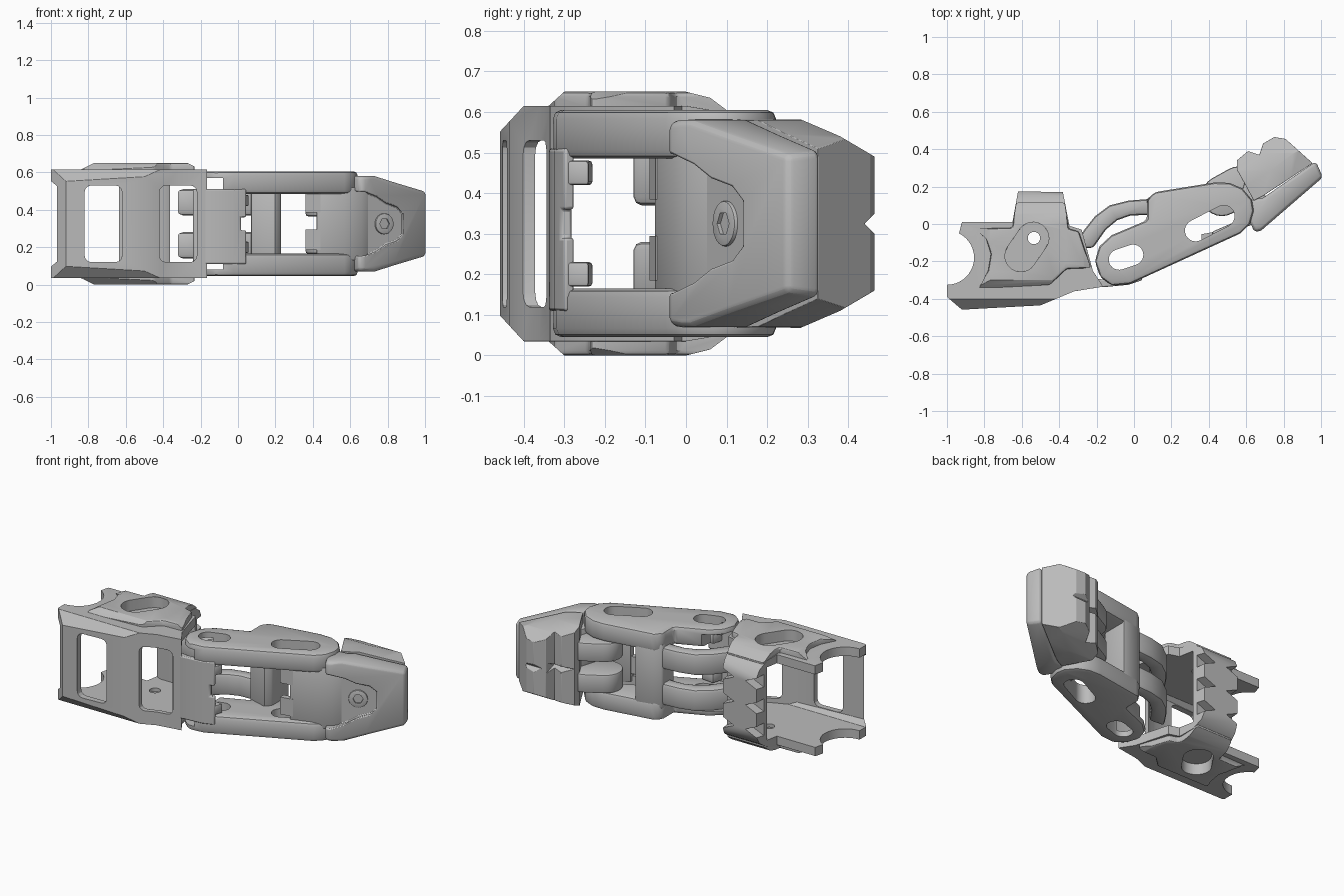
import bpy, bmesh, math
from mathutils import Vector

cube = bpy.data.objects.get("Cube")
if cube:
    bpy.data.objects.remove(cube, do_unlink=True)

H = 0.65  # overall height, every part mirrors about H / 2
parts = []
grey = bpy.data.materials.new("satin grey")
grey.use_nodes = True
grey.diffuse_color = (0.5, 0.5, 0.5, 1)
grey.node_tree.nodes["Principled BSDF"].inputs["Base Color"].default_value = grey.diffuse_color

def prism(name, pts, lo, hi, axis="z", bevel=0.0, segs=2, keep=True):
    """Extrude a 2D outline along an axis, optionally softening sharp edges."""
    place = {"z": lambda p, d: (p[0], p[1], d), "y": lambda p, d: (p[0], d, p[1]),
             "x": lambda p, d: (d, p[0], p[1])}[axis]
    bm = bmesh.new()
    low, top = ([bm.verts.new(place(p, d)) for p in pts] for d in (lo, hi))
    bm.faces.new(low)
    bm.faces.new(top)
    for i in range(len(pts)):
        bm.faces.new((low[i - 1], low[i], top[i], top[i - 1]))
    bmesh.ops.recalc_face_normals(bm, faces=bm.faces)
    if bevel:
        sharp = [e for e in bm.edges if e.calc_face_angle(0) > math.radians(32)]
        bmesh.ops.bevel(bm, geom=sharp, offset=bevel, segments=segs, profile=0.5,
                        affect="EDGES", clamp_overlap=True)
    mesh = bpy.data.meshes.new(name)
    bm.to_mesh(mesh)
    bm.free()
    obj = bpy.data.objects.new(name, mesh)
    bpy.context.collection.objects.link(obj)
    if keep:
        parts.append(obj)
    return obj

def combine(obj, other, op="DIFFERENCE"):
    """Apply a boolean, with any modifier before it, and discard the helper."""
    mod = obj.modifiers.new("bool", "BOOLEAN")
    mod.operation, mod.solver, mod.object = op, "EXACT", other
    bpy.context.view_layer.update()
    deps = bpy.context.evaluated_depsgraph_get()
    mesh = bpy.data.meshes.new_from_object(obj.evaluated_get(deps))
    obj.modifiers.clear()
    obj.data = mesh
    bpy.data.objects.remove(other, do_unlink=True)

def cut(obj, pts, lo, hi, axis="z", op="DIFFERENCE", bevel=0.0):
    combine(obj, prism("cutter", pts, lo, hi, axis, bevel, 3, keep=False), op)

def soften(obj, width):
    mod = obj.modifiers.new("soft edges", "BEVEL")
    mod.width, mod.segments, mod.limit_method = width, 2, "ANGLE"
    mod.angle_limit = math.radians(30)

def both(lo, hi):
    """The same height span on the upper and lower side."""
    return (("upper", lo, hi), ("lower", H - hi, H - lo))

def mirrored(half):
    return half + [(a, H - b) for a, b in reversed(half)]

def arc(x, y, r, start, sweep, n):
    return [(x + r * math.cos(start + sweep * i / n), y + r * math.sin(start + sweep * i / n))
            for i in range(n + 1)]

def capsule(a, b, r, n=12):
    t = math.atan2(b[1] - a[1], b[0] - a[0]) - math.pi / 2
    return arc(*b, r, t, math.pi, n) + arc(*a, r, t + math.pi, math.pi, n)

def circle(x, y, r, n=28):
    return arc(x, y, r, 0, math.tau, n)[:-1]

def rect(x0, x1, y0, y1):
    return [(x0, y0), (x1, y0), (x1, y1), (x0, y1)]

# Base segment: chamfered block with a bridge across the back
shell = prism("base_shell", [
    (-.92, .01), (-.65, .01), (-.62, .175), (-.38, .17), (-.345, -.01), (-.28, -.03),
    (-.22, -.25), (-.165, -.335), (-.32, -.36), (-.5, -.435), (-.92, -.458),
    (-1, -.39), (-1, -.3)], 0, H)
cut(shell, mirrored([(-.46, .1), (-.4, .035), (0, .035), (.09, .05), (.15, .09), (.18, .15)]),
    -1.2, 0, "x", "INTERSECT")

# Raised cheeks with sloping borders
cheek = prism("cheek", [
    (-.85, -.025), (-.65, -.02), (-.63, .115), (-.37, .115), (-.35, -.025), (-.295, -.04),
    (-.23, -.235), (-.36, -.24), (-.45, -.325), (-.83, -.345), (-.78, -.25),
    (-.765, -.16), (-.79, -.08)], 0, H, bevel=.012, keep=False)
cut(cheek, mirrored([(-.35, .045), (-.3, 0), (0, 0), (.06, .015), (.12, .06)]),
    -1.2, 0, "x", "INTERSECT")
cut(cheek, mirrored([(-.86, .045), (-.77, 0), (-.27, 0), (-.19, .04)]),
    -.6, .4, "y", "INTERSECT")
combine(shell, cheek, "UNION")

# Hollow out the inside
hollow = prism("hollow", [
    (-1.1, .1), (-.66, .1), (-.6, .07), (-.4, .07), (-.34, .1), (-.1, .1),
    (-.1, -.31), (-.32, -.33), (-.5, -.405), (-1.1, -.42)], 0, H, keep=False)
cut(hollow, mirrored([(-.43, .135), (-.385, .092), (.2, .092)]), -1.3, .1, "x", "INTERSECT")
combine(shell, hollow)

# Sunken oblong pockets, bolt hole, round bite at the open end
for side, lo, hi in both(.58, .75):
    cut(shell, capsule((-.605, -.17), (-.54, -.075), .085), lo, hi)
cut(shell, circle(-.535, -.075, .033), -.1, H + .1)
cut(shell, circle(-1, -.18, .145, 40), -.1, H + .1)

# Front windows and notches in the back bridge
for x0, x1 in ((-.82, -.62), (-.42, -.22)):
    cut(shell, rect(x0, x1, .12, .53), -.6, -.22, "y", bevel=.035)
for z in (.17, H / 2, .48):
    for edge, point in ((-.3, -.46), (-.7, -.54)):
        cut(shell, [(edge, z - .07), (edge, z + .07), (point, z)], .115, .3, "y")

# Hinge tongue reaching into the middle segment
tongue = prism("base_tongue", [
    (-.24, -.325), (-.165, -.338), (-.03, -.325), (.045, -.3), (.035, -.275), (-.04, -.295),
    (-.15, -.3), (-.24, -.285)], .11, .51)
cut(tongue, rect(.015, .1, .29, .36), -.5, 0, "y")
for side, lo, hi in both(.42, .48):
    prism("tongue_tab_" + side, [(-.05, -.31), (.04, -.295), (.06, -.24), (-.03, -.23)],
          lo, hi, bevel=.008)

# Middle segment: slotted side plates with thin lugs, curved straps and a cross web
for side, lo, hi in both(.485, .605):
    plate = prism("middle_plate_" + side, [
        (-.21, -.2), (-.185, -.12), (-.12, -.06), (.07, .02), (.07, .13), (.11, .17),
        (.43, .222), (.51, .22), (.58, .19), (.63, .13), (.64, .07), (.62, 0), (.57, -.05),
        (-.02, -.32), (-.12, -.33), (-.18, -.285)], lo, hi, bevel=.022)
    cut(plate, capsule((-.08, -.19), (-.005, -.165), .055), -1, 1)
    cut(plate, capsule((.33, -.035), (.48, .042), .058), -1, 1)
    cut(plate, rect(-.3, -.08, -.4, .1), H - .57, .57)
for side, lo, hi in both(.37, .51):
    prism("middle_strap_" + side, [
        (-.33, -.125), (-.265, -.03), (-.21, .04), (-.13, .1), (-.03, .125), (.1, .135),
        (.1, .05), (-.02, .045), (-.09, .02), (-.15, -.03), (-.22, -.13)], lo, hi, bevel=.02)
prism("middle_web", [(.07, .02), (.07, .135), (.12, .168), (.23, .187), (.23, .02),
                     (.2, -.02)], .12, H - .12, bevel=.01)

# Fingertip: tapered front shell with a sunken panel, and split grip pads behind it
tip = prism("tip_shell", [(.615, .02), (.645, -.045), (.68, -.035), (1.01, .25),
                          (.972, .335), (.69, .14), (.62, .13)], 0, H)
pads = prism("tip_pads", [
    (.64, .125), (.69, .15), (.955, .325), (.81, .455), (.75, .465), (.69, .43), (.67, .37),
    (.61, .39), (.55, .34), (.55, .29), (.6, .2)], .01, H - .01)
for obj in (tip, pads):
    cut(obj, mirrored([(-.06, .078), (0, .068), (.28, .067), (.38, .11), (.47, .163)]),
        0, 1.2, "x", "INTERSECT")
    cut(obj, mirrored([(.45, .067), (.73, .07), (.84, .105), (1.03, .162)]),
        -.2, .6, "y", "INTERSECT")
soften(tip, .018)
pocket = prism("pocket", [(.56, -.1), (.56, -.026), (.64, .02), (.9, .168), (.95, .1),
                          (.8, -.1)], 0, H, keep=False)
cut(pocket, mirrored([(.5, .145), (.68, .155), (.74, .18), (.79, .215), (.85, .235),
                      (.88, .27)]), -.3, .4, "y", "INTERSECT")
combine(tip, pocket)
cut(pads, [(.44, H / 2), (.5, H / 2 - .06), (.5, H / 2 + .06)], 0, 1.2, "x")
cut(pads, [(.34, H / 2), (.42, H / 2 - .03), (.42, H / 2 + .03)], .5, .69, "x")

# Fingertip hinge: front tongue and two knuckles
prism("tip_tongue", [(.42, -.078), (.57, -.03), (.66, .01), (.72, .08), (.7, .16),
                     (.6, .25), (.56, .12), (.56, .02), (.42, -.04)], .13, H - .13, bevel=.006)
for side, lo, hi in both(.365, .485):
    prism("tip_knuckle_" + side, capsule((.47, .15), (.56, .2), .108), lo, hi, bevel=.012)
    prism("tip_knuckle_tab_" + side, [(.36, -.09), (.44, -.075), (.44, -.04), (.36, -.055)],
          lo + .02, hi + .01)

# Socket screw on the sunken panel
screw = prism("tip_screw", circle(0, 0, .056), -.01, .03, "y", bevel=.005)
cut(screw, circle(0, 0, .03, 6), -.1, .012, "y")
screw.location = (.78, .1, H / 2)
screw.rotation_euler.z = math.radians(29.6)

# Soften the cut parts, then colour and shade everything
for obj in (shell, tip, pads, tongue):
    soften(obj, .007)
bpy.ops.object.select_all(action="DESELECT")
for obj in parts:
    obj.data.materials.clear()
    obj.data.materials.append(grey)
    obj.select_set(True)
bpy.context.view_layer.objects.active = shell
bpy.ops.object.shade_smooth_by_angle(angle=math.radians(30))
